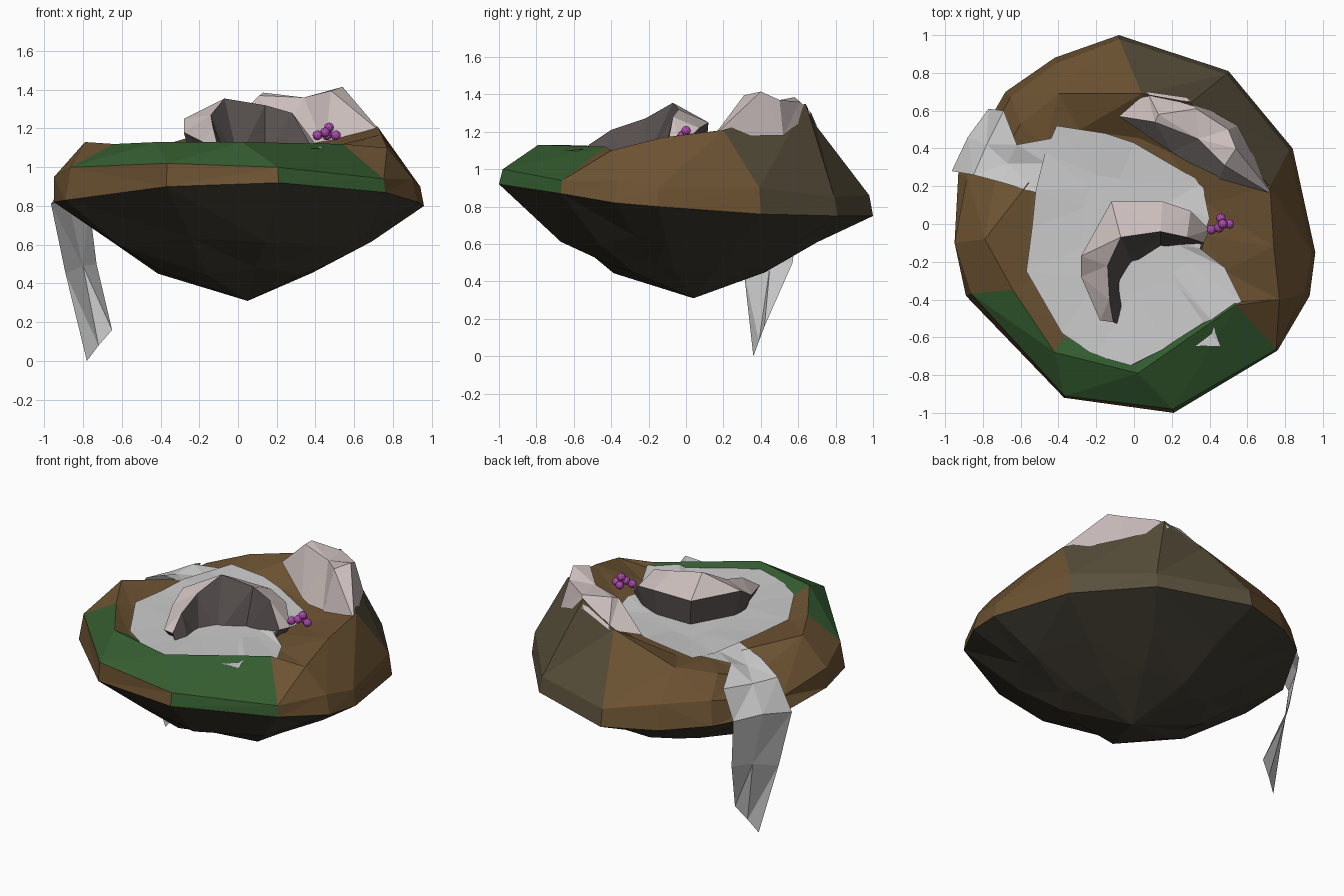
import bpy, bmesh, random
from mathutils import Vector

if "Cube" in bpy.data.objects:
    bpy.data.objects.remove(bpy.data.objects["Cube"])
random.seed(4)


def mat(name, rgb):
    m = bpy.data.materials.new(name)
    m.diffuse_color = (*rgb, 1)
    m.use_nodes = True
    m.node_tree.nodes["Principled BSDF"].inputs["Base Color"].default_value = m.diffuse_color
    return m


earth = mat("earth", (0.15, 0.085, 0.032))
slope = mat("back_slope", (0.10, 0.08, 0.045))
under = mat("underside", (0.05, 0.043, 0.03))
grass = mat("grass", (0.035, 0.11, 0.03))
pale = mat("pale_rock", (0.60, 0.52, 0.51))
dark = mat("dark_rock", (0.095, 0.08, 0.078))
pink = mat("blossom", (0.42, 0.07, 0.42))


def finish(name, bm, mats, solid=True):
    bmesh.ops.triangulate(bm, faces=bm.faces[:])
    if solid:
        bmesh.ops.recalc_face_normals(bm, faces=bm.faces[:])
    me = bpy.data.meshes.new(name)
    bm.to_mesh(me)
    bm.free()
    for m in mats:
        me.materials.append(m)
    ob = bpy.data.objects.new(name, me)
    bpy.context.collection.objects.link(ob)
    return ob


def loft(name, rings, mats=(), pick=lambda i, j: 0, closed=True, caps=(None, None), solid=True):
    """Bridge rings of equal length; caps are a point (fan), True (ngon) or None."""
    bm = bmesh.new()
    vs = [[bm.verts.new(p) for p in r] for r in rings]
    n = len(rings[0])
    for i in range(len(vs) - 1):
        for j in range(n if closed else n - 1):
            k = (j + 1) % n
            f = bm.faces.new((vs[i][j], vs[i][k], vs[i + 1][k], vs[i + 1][j]))
            f.material_index = pick(i, j)
    for ring, cap, i in ((vs[0], caps[0], -1), (vs[-1], caps[1], len(vs) - 1)):
        if cap is True:
            bm.faces.new(ring).material_index = pick(i, 0)
        elif cap is not None:
            c = bm.verts.new(cap)
            for j in range(n):
                bm.faces.new((ring[j], ring[(j + 1) % n], c)).material_index = pick(i, j)
    return finish(name, bm, mats, solid)


# Island: widest rim, shoulder, raised lip and sunken basin, counterclockwise from the right
rim = [(.96, -.15, .80), (.84, .40, .76), (.50, .81, .75), (-.08, 1.0, .75), (-.42, .88, .77),
       (-.68, .70, .80), (-.93, .27, .81), (-.95, -.10, .82), (-.89, -.38, .83),
       (-.37, -.92, .90), (.21, -1.0, .92), (.76, -.67, .87), (.93, -.38, .82)]
shoulder = [(.98, .90), (.98, .90), (.98, .85), (.98, .86), (.97, .93), (.96, .95), (.95, .88),
            (1.0, .95), (.97, 1.0), (.99, 1.02), (.98, 1.0), (.99, .94), (.97, .94)]
lip = [(.74, -.12, 1.17), (.72, .20, 1.21), (.30, .64, 1.35), (.04, .69, 1.24), (-.40, .69, 1.11),
       (-.60, .53, 1.06), (-.72, .32, .99), (-.79, -.08, 1.13), (-.64, -.35, 1.12),
       (-.42, -.68, 1.13), (.02, -.79, 1.13), (.54, -.43, 1.12), (.77, -.40, 1.10)]
basin = [.52, .53, .60, .66, .72, .78, .75, .70, .86, .88, .93, .96, .62]
upper = [(x * s, y * s, z) for (x, y, _), (s, z) in zip(rim, shoulder)]
floor = [(x * s, y * s, 1.08) for (x, y, _), s in zip(lip, basin)]


def under_ring(s, z):
    return [(x * (s + random.uniform(-.04, .04)), y * (s + random.uniform(-.04, .04)),
             z + random.uniform(-.025, .025)) for x, y, _ in rim]


def ground(i, j):
    if i < 2:
        return 2
    if (i == 3 and j in (8, 9, 10)) or (i == 2 and j == 10) or (i == 4 and j in (9, 10)):
        return 3
    return 1 if i in (2, 3) and j in (1, 2) else 0


loft("island", [under_ring(.42, .46), under_ring(.69, .62), rim, upper, lip, floor],
     (earth, slope, under, grass), ground,
     caps=((.05, .04, .31), (0, 0, 1.03)))

# bottom cap faces come in as i = -1, so they take the underside colour

# Lake with a ragged shore
shore = [(.35, -.13), (.40, .03), (.36, .22), (.0, .43), (-.15, .48), (-.41, .52), (-.47, .38), (-.52, .18),
         (-.54, -.02), (-.57, -.25), (-.38, -.58), (-.20, -.70), (-.02, -.75), (.20, -.64),
         (.46, -.65), (.41, -.51), (.57, -.41), (.48, -.23)]
bm = bmesh.new()
edge = [bm.verts.new((x, y, 1.10 + random.uniform(-.008, .012))) for x, y in shore]
mid = [bm.verts.new((x * .5, y * .5, 1.09)) for x, y in shore]
for j in range(len(shore)):
    k = (j + 1) % len(shore)
    bm.faces.new((edge[j], edge[k], mid[k], mid[j]))
bm.faces.new(mid)
finish("lake", bm, (), False)

# Outlet stream and hanging waterfall
loft("waterfall", [[(-.50, .16, 1.10), (-.46, .32, 1.09), (-.40, .46, 1.10)],
                   [(-.70, .22, 1.07), (-.67, .32, 1.05), (-.62, .42, 1.09)],
                   [(-.85, .26, 1.0), (-.78, .42, 1.0), (-.69, .60, 1.01)],
                   [(-.965, .28, .81), (-.88, .46, .84), (-.77, .61, .82)],
                   [(-.89, .31, .45), (-.80, .45, .49), (-.73, .57, .50)],
                   [(-.78, .36, 0), (-.72, .39, .08), (-.65, .42, .16)]],
     closed=False, solid=False)

# Crescent rock in the lake: outer edge (x, y, z), ridge (x, y, z), inner foot (x, y)
sections = [(-.18, -.51, 1.13, -.11, -.52, 1.13, -.06, -.54),
            (-.28, -.28, 1.18, -.13, -.40, 1.21, -.04, -.45),
            (-.28, -.17, 1.25, -.14, -.22, 1.27, -.06, -.32),
            (-.12, .12, 1.25, -.07, -.07, 1.355, .00, -.22),
            (.15, .12, 1.25, .14, -.04, 1.32, .14, -.13),
            (.30, .07, 1.22, .28, -.07, 1.28, .23, -.12),
            (.40, -.03, 1.12, .37, -.10, 1.12, .34, -.20)]
loft("crescent_rock",
     [[(a * .86, b * .86, 1.04), (a, b, c), (d, e, f), (g, h, 1.04)]
      for a, b, c, d, e, f, g, h in sections],
     (dark, pale), lambda i, j: int(j == 1 and 0 <= i < 6), caps=(True, True))

# Pale summit on the back right
loft("summit_rock",
     [[(-.08, .57, 1.19), (.07, .70, 1.23), (.28, .67, 1.30), (.55, .52, 1.18),
       (.74, .15, 1.18), (.45, .23, 1.10), (.20, .38, 1.10)],
      [(.11, .54, 1.37), (.13, .58, 1.385), (.33, .61, 1.36), (.50, .50, 1.37),
       (.54, .40, 1.415), (.48, .31, 1.395), (.34, .45, 1.36)]],
     (pale,), caps=(None, True))

# Blossom cluster beside the crescent rock
bm = bmesh.new()
for p in ((.41, -.03, 1.165), (.46, .03, 1.165), (.47, .0, 1.205), (.505, .0, 1.165), (.45, -.02, 1.18)):
    ball = bmesh.ops.create_icosphere(bm, subdivisions=2, radius=.026)
    bmesh.ops.translate(bm, verts=ball["verts"], vec=Vector(p))
finish("blossoms", bm, (pink,))
